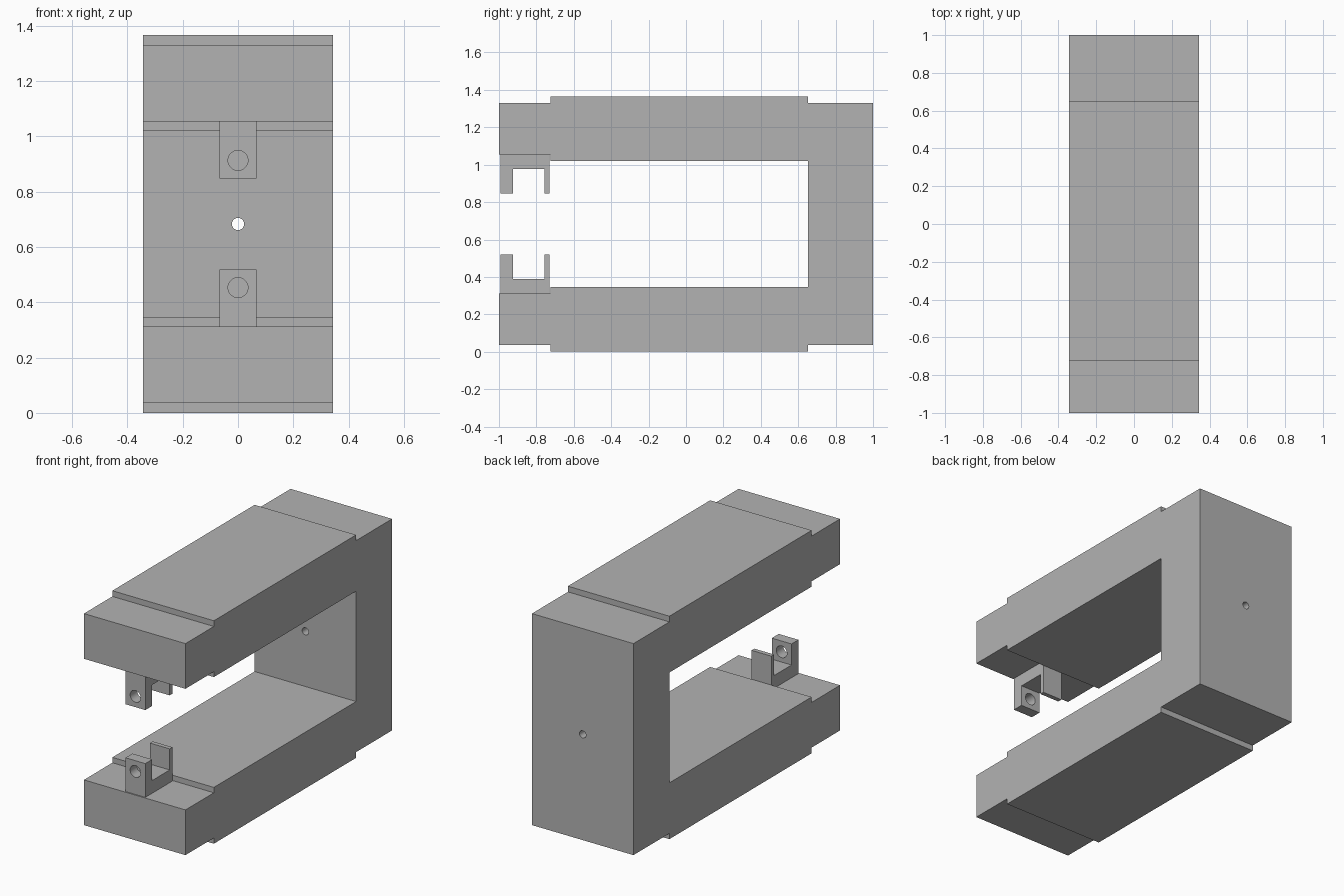
import bpy
import bmesh
from math import pi
from mathutils import Matrix

if "Cube" in bpy.data.objects:
    bpy.data.objects.remove(bpy.data.objects["Cube"], do_unlink=True)

HEIGHT = 1.366
MID = HEIGHT / 2

grey = bpy.data.materials.new("plain grey")
grey.use_nodes = True
grey.diffuse_color = (0.45, 0.45, 0.45, 1)
grey.node_tree.nodes["Principled BSDF"].inputs["Base Color"].default_value = grey.diffuse_color


def add_object(name, bm):
    bmesh.ops.recalc_face_normals(bm, faces=bm.faces)
    mesh = bpy.data.meshes.new(name)
    bm.to_mesh(mesh)
    bm.free()
    mesh.materials.append(grey)
    obj = bpy.data.objects.new(name, mesh)
    bpy.context.collection.objects.link(obj)
    return obj


def extrude_profile(name, points, half_width):
    """Extrude a (y, z) outline across the width."""
    bm = bmesh.new()
    face = bm.faces.new([bm.verts.new((-half_width, y, z)) for y, z in points])
    moved = bmesh.ops.extrude_face_region(bm, geom=[face])["geom"]
    verts = [v for v in moved if isinstance(v, bmesh.types.BMVert)]
    bmesh.ops.translate(bm, verts=verts, vec=(2 * half_width, 0, 0))
    return add_object(name, bm)


def drill(target, y, z, radius, depth):
    """Cut a round hole running front to back."""
    bm = bmesh.new()
    bmesh.ops.create_cone(bm, cap_ends=True, segments=32, radius1=radius,
                          radius2=radius, depth=depth,
                          matrix=Matrix.Translation((0, y, z)) @ Matrix.Rotation(pi / 2, 4, "X"))
    cutter = add_object(target.name + "_hole_cutter", bm)
    cutter.hide_render = True
    cutter.hide_set(True)
    cutter.display_type = "WIRE"
    for face in cutter.data.polygons:
        face.use_smooth = len(face.vertices) == 4
    cut = target.modifiers.new("hole", "BOOLEAN")
    cut.operation = "DIFFERENCE"
    cut.solver = "EXACT"
    cut.object = cutter


def flip(points):
    """Mirror an outline about the middle height."""
    return [(y, HEIGHT - z) for y, z in reversed(points)]


# C-shaped frame with stepped arms
STEP, BACK = -0.725, 0.652
lower = [(BACK, 0.345), (STEP, 0.345), (STEP, 0.312), (-1, 0.312),
         (-1, 0.035), (STEP, 0.035), (STEP, 0), (BACK, 0),
         (BACK, 0.035), (1, 0.035)]
frame = extrude_profile("c_frame", lower + flip(lower), 0.344)
drill(frame, 0.82, MID, 0.022, 0.6)

# U-shaped brackets facing each other at the arm tips
bracket = [(-0.993, 0.312), (-0.73, 0.312), (-0.73, 0.519), (-0.757, 0.519),
           (-0.757, 0.39), (-0.926, 0.39), (-0.926, 0.519), (-0.993, 0.519)]
for name, outline, hole_z in (("lower_bracket", bracket, 0.453),
                              ("upper_bracket", flip(bracket), HEIGHT - 0.453)):
    drill(extrude_profile(name, outline, 0.067), -0.96, hole_z, 0.036, 0.2)
